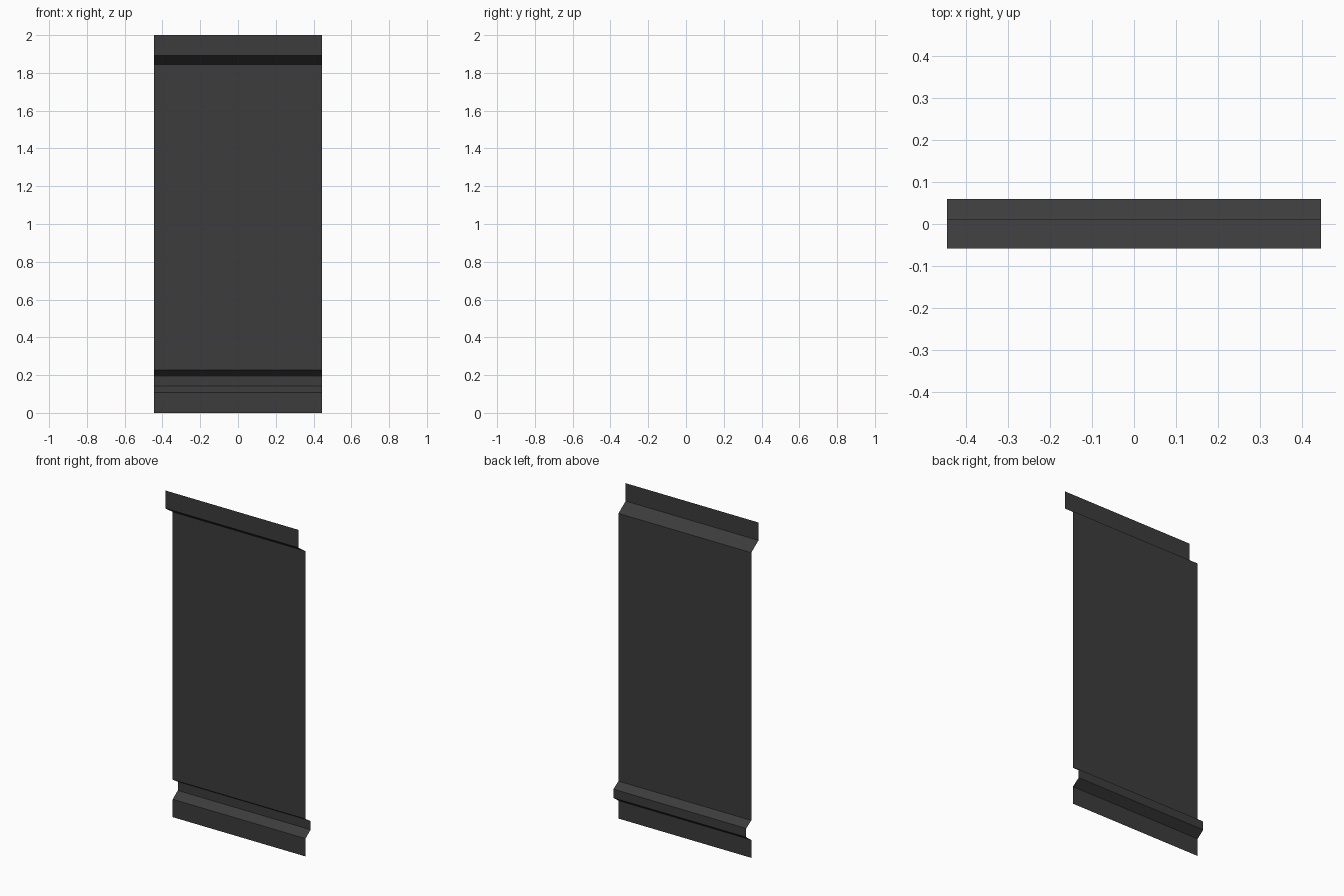
import bpy
import bmesh

if "Cube" in bpy.data.objects:
    bpy.data.objects.remove(bpy.data.objects["Cube"])

HALF_WIDTH = 0.444

# One flat colour for the whole sheet
dark = bpy.data.materials.new("dark grey")
dark.diffuse_color = (0.045, 0.045, 0.045, 1)
dark.use_nodes = True
dark.node_tree.nodes["Principled BSDF"].inputs["Base Color"].default_value = dark.diffuse_color

# Side profile (y, z) of the folded sheet, bottom to top
profile = [
    (0.011, 0.0), (0.011, 0.108),     # skirting strip
    (0.059, 0.143), (0.059, 0.196),   # recessed groove
    (0.011, 0.226), (0.011, 1.844),   # main panel
    (-0.058, 1.892), (-0.058, 2.0),   # top strip set forward
]

# Sweep the profile across the width as an open, paper-thin sheet
bm = bmesh.new()
verts = [bm.verts.new((-HALF_WIDTH, y, z)) for y, z in profile]
edges = [bm.edges.new(pair) for pair in zip(verts, verts[1:])]
swept = bmesh.ops.extrude_edge_only(bm, edges=edges)["geom"]
bmesh.ops.translate(bm, vec=(2 * HALF_WIDTH, 0, 0),
                    verts=[g for g in swept if isinstance(g, bmesh.types.BMVert)])

# All faces look towards the front (-y)
bm.normal_update()
bmesh.ops.reverse_faces(bm, faces=[f for f in bm.faces if f.normal.y > 0])

mesh = bpy.data.meshes.new("folded_wall_panel")
bm.to_mesh(mesh)
bm.free()
mesh.materials.append(dark)
panel = bpy.data.objects.new("folded_wall_panel", mesh)
bpy.context.collection.objects.link(panel)
